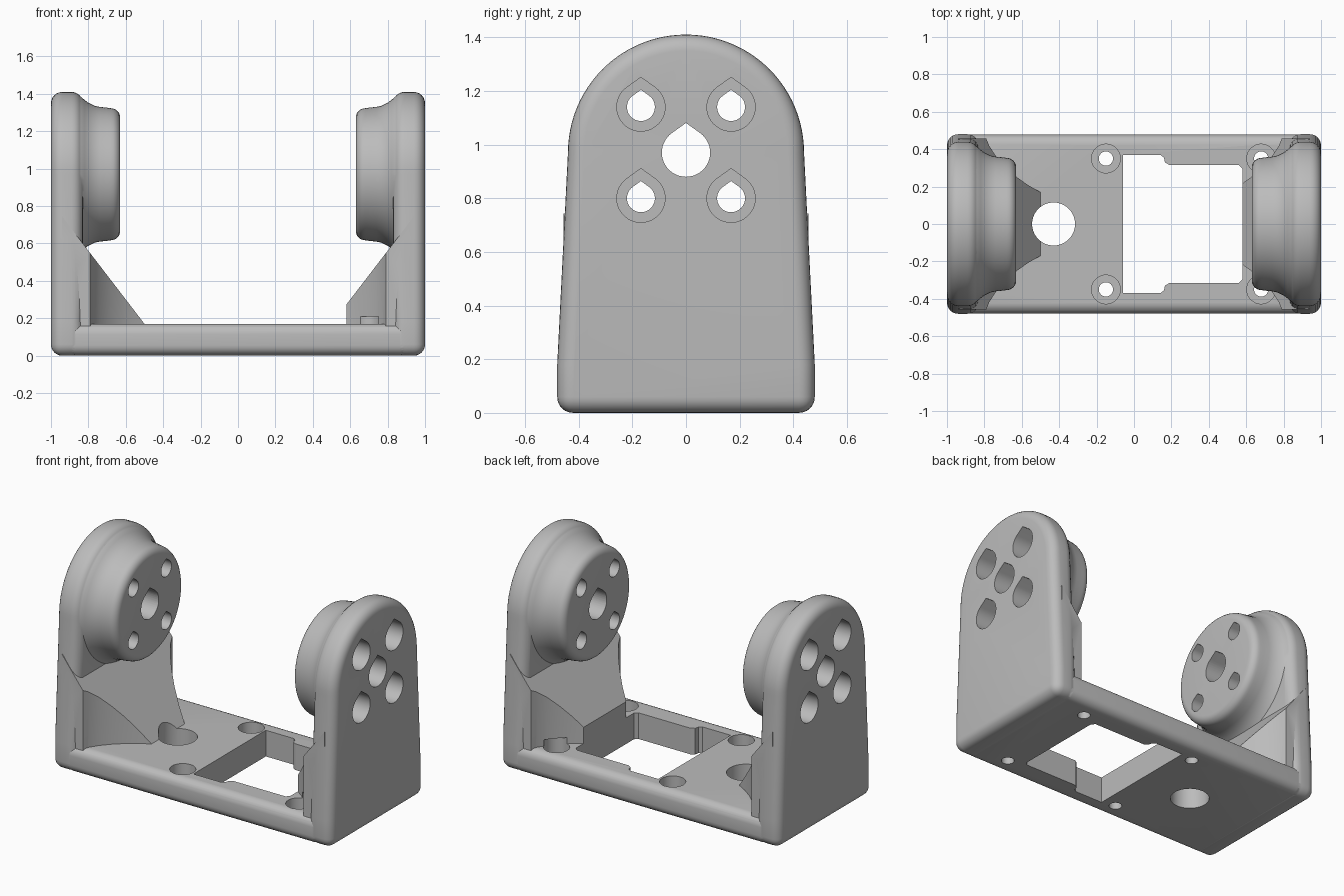
import bpy, bmesh, math
from mathutils import Vector, Matrix

cube = bpy.data.objects.get("Cube")
if cube:
    bpy.data.objects.remove(cube, do_unlink=True)

grey = bpy.data.materials.new("light grey plastic")
grey.use_nodes = True
colour = (0.5, 0.5, 0.5, 1)
grey.diffuse_color = colour
grey.node_tree.nodes["Principled BSDF"].inputs["Base Color"].default_value = colour


def finish(bm, name):
    bmesh.ops.remove_doubles(bm, verts=bm.verts, dist=1e-5)
    bmesh.ops.recalc_face_normals(bm, faces=bm.faces)
    me = bpy.data.meshes.new(name)
    bm.to_mesh(me)
    bm.free()
    me.materials.append(grey)
    ob = bpy.data.objects.new(name, me)
    bpy.context.collection.objects.link(ob)
    return ob


def prism(points, axis, a, b, name):
    """Extrude a 2D outline along x (outline in y, z) or z (outline in x, y)."""
    bm = bmesh.new()
    place = (lambda p: (a, p[0], p[1])) if axis == 'x' else (lambda p: (p[0], p[1], a))
    face = bm.faces.new([bm.verts.new(place(p)) for p in points])
    ext = bmesh.ops.extrude_face_region(bm, geom=[face])
    move = Vector((b - a, 0, 0)) if axis == 'x' else Vector((0, 0, b - a))
    bmesh.ops.translate(bm, vec=move, verts=[v for v in ext['geom'] if isinstance(v, bmesh.types.BMVert)])
    return finish(bm, name)


def apply(ob, mod):
    bpy.context.view_layer.objects.active = ob
    with bpy.context.temp_override(object=ob, active_object=ob):
        bpy.ops.object.modifier_apply(modifier=mod.name)


def bevel(ob, width):
    m = ob.modifiers.new("round", 'BEVEL')
    m.width, m.segments = width, 6
    m.limit_method, m.angle_limit = 'ANGLE', math.radians(40)
    apply(ob, m)


def combine(ob, other, operation):
    m = ob.modifiers.new("combine", 'BOOLEAN')
    m.operation, m.solver, m.object = operation, 'EXACT', other
    apply(ob, m)
    bpy.data.objects.remove(other, do_unlink=True)


def circle(x, y, r, n=40):
    return [(x + r * math.cos(math.tau * i / n), y + r * math.sin(math.tau * i / n)) for i in range(n)]


def teardrop(y, z, r, n=36):
    peak = 1.23
    half = math.acos(1 / peak)
    start, span = math.pi / 2 + half, math.tau - 2 * half
    pts = [(y + r * math.cos(start + span * i / n), z + r * math.sin(start + span * i / n)) for i in range(n + 1)]
    return pts + [(y, z + r * peak)]


HUB_Z, HUB_R = 0.97, 0.44

# Base plate with rounded long edges
bracket = prism([(-.479, .001), (.479, .001), (.479, .17), (-.479, .17)], 'x', -.92, .92, "bracket")
bevel(bracket, .055)


def wall(s):
    arc = [(HUB_R * math.cos(math.pi * i / 48), HUB_Z + HUB_R * math.sin(math.pi * i / 48)) for i in range(49)]
    outline = [(-.48, .18), (-.48, 0), (.48, 0), (.48, .18)] + arc
    ob = prism(outline, 'x', s * 1.0, s * .83, "side_wall")
    bevel(ob, .06)
    return ob


def boss(s):
    # Flared neck that ends in a rounded face
    profile = [(.92, 0), (.92, .40), (.86, .425), (.84, .415), (.82, .397), (.80, .382),
               (.77, .367), (.74, .36), (.70, .356), (.68, .353)]
    for i in range(1, 7):
        a = math.pi / 2 * i / 6
        profile.append((.68 - .05 * math.sin(a), .303 + .05 * math.cos(a)))
    profile.append((.63, 0))
    bm = bmesh.new()
    verts = [bm.verts.new((s * x, 0, HUB_Z + r)) for x, r in profile]
    edges = [bm.edges.new(pair) for pair in zip(verts, verts[1:])]
    bmesh.ops.spin(bm, geom=verts + edges, cent=(0, 0, HUB_Z), axis=(1, 0, 0),
                   angle=math.tau, steps=80, use_duplicate=False)
    return finish(bm, "hub_boss")


def gusset(s):
    # Concave flanks in plan, trimmed by a sloping plane
    side = [(.50, .17), (.565, .207), (.63, .253), (.69, .308), (.74, .365), (.775, .42), (.79, .457)]
    half = side + [(.94, .457)]
    plan = half + [(x, -y) for x, y in reversed(half)]
    ob = prism([(s * x, y) for x, y in plan], 'z', .08, .75, "gusset")
    bm = bmesh.new()
    bm.from_mesh(ob.data)
    bpy.data.objects.remove(ob, do_unlink=True)
    cut = bmesh.ops.bisect_plane(bm, geom=bm.verts[:] + bm.edges[:] + bm.faces[:], clear_outer=True,
                                 plane_co=(s * .5, 0, .17), plane_no=(-s * .43, 0, .33))
    bmesh.ops.holes_fill(bm, edges=[e for e in bm.edges if e.is_boundary])
    return finish(bm, "gusset")


for s in (-1, 1):
    for part in (wall, boss, gusset):
        combine(bracket, part(s), 'UNION')

# Motor opening with wider notches at one end
corner = [(-.06, .37), (.14, .37), (.16, .355), (.165, .33), (.19, .315), (.56, .315), (.58, .295)]
opening = corner + [(x, -y) for x, y in reversed(corner)]
combine(bracket, prism(opening, 'z', -.1, .62, "opening_cutter"), 'DIFFERENCE')

# Cable hole and counterbored mounting holes in the base
combine(bracket, prism(circle(-.43, 0, .115), 'z', -.1, .7, "cable_cutter"), 'DIFFERENCE')
for x in (-.15, .68):
    for y in (-.35, .35):
        combine(bracket, prism(circle(x, y, .038), 'z', -.1, .15, "screw_cutter"), 'DIFFERENCE')
        combine(bracket, prism(circle(x, y, .077), 'z', .07, .21, "counterbore_cutter"), 'DIFFERENCE')

# Teardrop holes through both hubs
for s in (-1, 1):
    combine(bracket, prism(teardrop(0, HUB_Z, .09), 'x', s * .5, s * 1.1, "axle_cutter"), 'DIFFERENCE')
    for y in (-.168, .168):
        for z in (.80, 1.14):
            combine(bracket, prism(teardrop(y, z, .052), 'x', s * .5, s * .85, "bolt_cutter"), 'DIFFERENCE')
            combine(bracket, prism(teardrop(y, z, .09), 'x', s * .74, s * 1.1, "bolt_head_cutter"), 'DIFFERENCE')

bpy.ops.object.select_all(action='DESELECT')
bracket.select_set(True)
bpy.context.view_layer.objects.active = bracket
bpy.ops.object.shade_smooth_by_angle(angle=math.radians(30))
